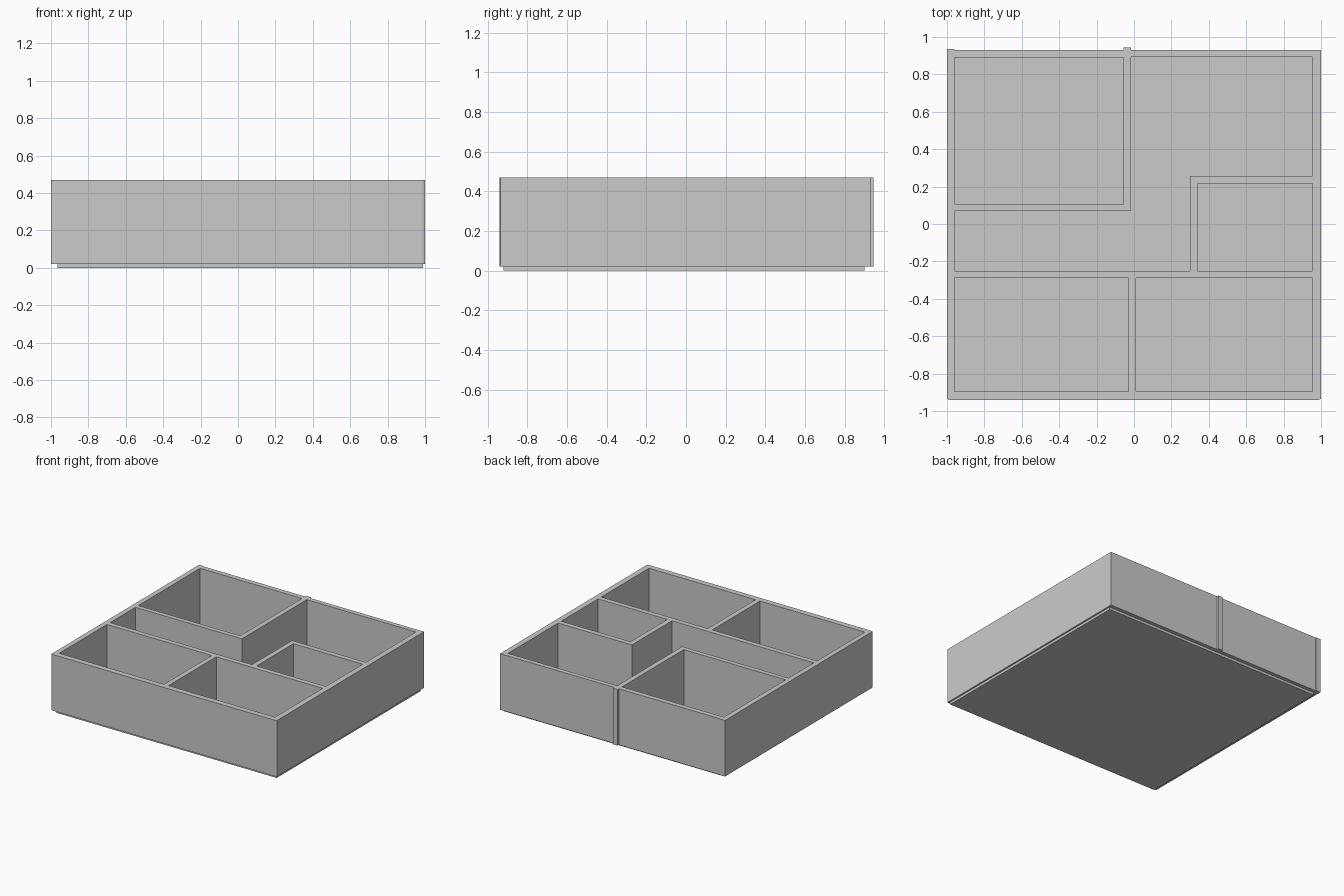
import bpy, bmesh

if "Cube" in bpy.data.objects:
    bpy.data.objects.remove(bpy.data.objects["Cube"])

FLOOR_TOP, WALL_TOP = 0.02, 0.47


def rect(x0, x1, y0, y1):
    return [(x0, y0), (x1, y0), (x1, y1), (x0, y1)]


def extrude_plan(name, loops, z0, z1):
    """Fill an outline with holes and extrude it upward."""
    bm = bmesh.new()
    for loop in loops:
        verts = [bm.verts.new((x, y, z0)) for x, y in loop]
        for a, b in zip(verts, verts[1:] + verts[:1]):
            bm.edges.new((a, b))
    bmesh.ops.triangle_fill(bm, use_beauty=True, use_dissolve=False, edges=bm.edges[:])
    ext = bmesh.ops.extrude_face_region(bm, geom=bm.faces[:], use_keep_orig=True)
    top = [g for g in ext["geom"] if isinstance(g, bmesh.types.BMVert)]
    bmesh.ops.translate(bm, verts=top, vec=(0, 0, z1 - z0))
    bmesh.ops.recalc_face_normals(bm, faces=bm.faces[:])
    mesh = bpy.data.meshes.new(name)
    bm.to_mesh(mesh)
    bm.free()
    obj = bpy.data.objects.new(name, mesh)
    bpy.context.collection.objects.link(obj)
    return obj


# Outer wall outline, with the stub of the dividing wall at the back
outline = [(-1, -0.935), (-0.985, -0.94), (0.985, -0.94), (1, -0.935), (1, 0.93),
           (-0.015, 0.93), (-0.015, 0.945), (-0.055, 0.945), (-0.055, 0.93),
           (-0.96, 0.93), (-0.96, 0.935), (-1, 0.935)]

# Room openings
rooms = [
    rect(-0.96, -0.055, 0.107, 0.89),
    rect(0.34, 0.955, -0.25, 0.217),
    rect(-0.96, -0.03, -0.895, -0.29),
    rect(0.01, 0.955, -0.895, -0.29),
    [(-0.96, -0.25), (0.30, -0.25), (0.30, 0.257), (0.955, 0.257),
     (0.955, 0.893), (-0.015, 0.893), (-0.015, 0.07), (-0.96, 0.07)],
]

extrude_plan("walls", [outline] + rooms, FLOOR_TOP, WALL_TOP)

# Floor slab, slightly inset under the walls
extrude_plan("floor", [rect(-0.965, 0.988, -0.92, 0.90)], 0, FLOOR_TOP)
